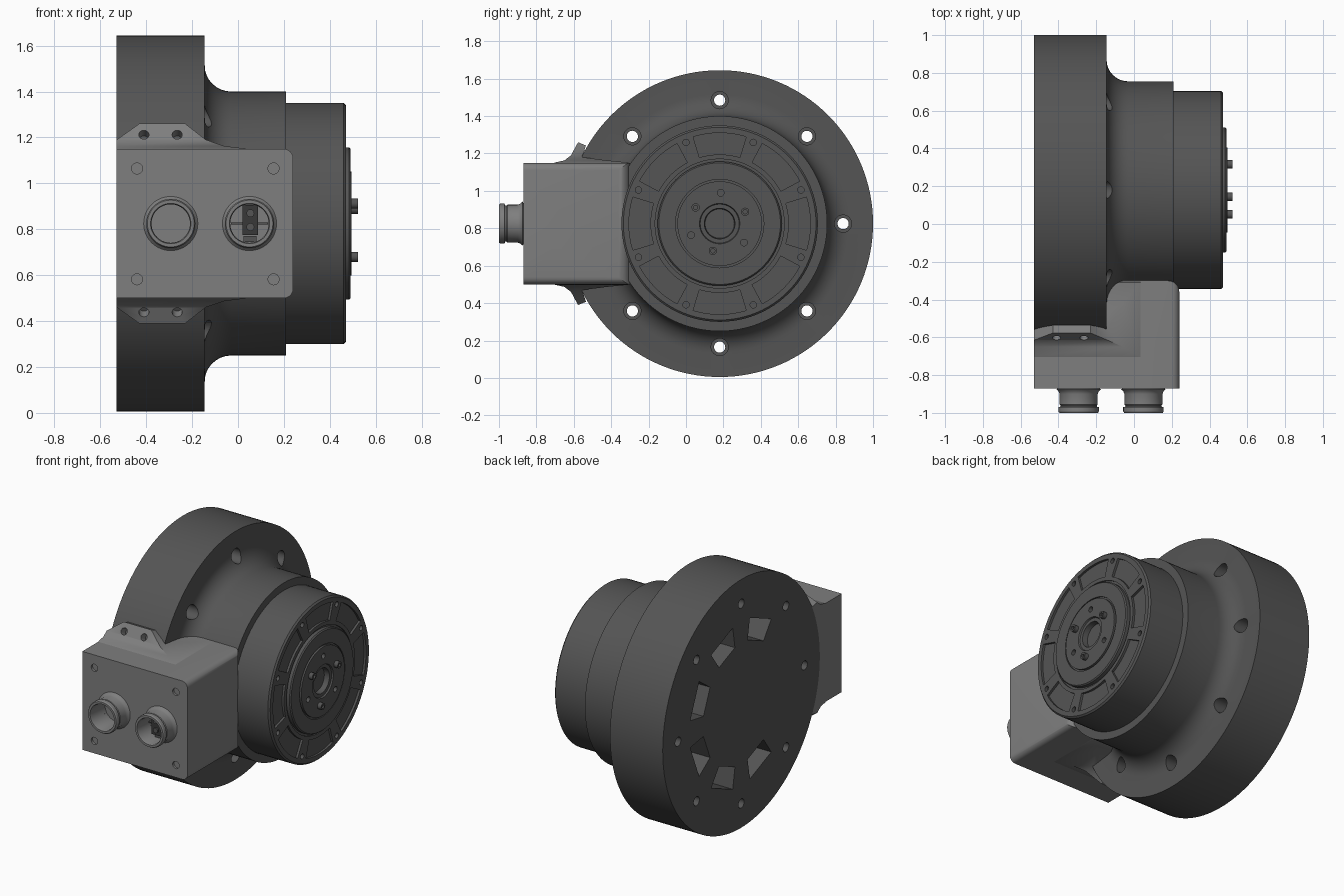
import bpy, bmesh
from math import sin, cos, pi, radians
from mathutils import Vector

if "Cube" in bpy.data.objects:
    bpy.data.objects.remove(bpy.data.objects["Cube"], do_unlink=True)

CY, CZ = 0.18, 0.825          # main axis, running along x
BACK, STEP, FRONT = -0.53, -0.145, 0.47
HUB = Vector((0, CY, CZ))
X, Y = Vector((1, 0, 0)), Vector((0, 1, 0))


def material(name, v):
    m = bpy.data.materials.new(name)
    m.use_nodes = True
    m.diffuse_color = (v, v, v, 1)
    m.node_tree.nodes["Principled BSDF"].inputs["Base Color"].default_value = (v, v, v, 1)
    return m


DARK = material("dark grey metal", 0.09)
LIGHT = material("light grey metal", 0.21)
BLACK = material("black plastic", 0.04)


def lathe(bm, profile, loc, axis, n=32):
    """Closed revolve of (distance along axis, radius) points."""
    q = Vector(axis).to_track_quat('Z', 'Y')
    rings = []
    for d, r in profile:
        count = n if r > 0 else 1
        rings.append([bm.verts.new(loc + q @ Vector((r * cos(2 * pi * i / n),
                     r * sin(2 * pi * i / n), d))) for i in range(count)])
    for a, b in zip(rings, rings[1:]):
        for i in range(n):
            j = (i + 1) % n
            if len(a) == 1:
                bm.faces.new((a[0], b[i], b[j]))
            elif len(b) == 1:
                bm.faces.new((a[i], a[j], b[0]))
            else:
                bm.faces.new((a[i], a[j], b[j], b[i]))


def rod(bm, loc, axis, r, d0, d1, n=24):
    lathe(bm, [(d0, 0), (d0, r), (d1, r), (d1, 0)], Vector(loc), axis, n)


def loft(bm, loops):
    """Skin equal-length point loops and cap both ends."""
    rows = [[bm.verts.new(p) for p in loop] for loop in loops]
    for a, b in zip(rows, rows[1:]):
        for i in range(len(a)):
            j = (i + 1) % len(a)
            bm.faces.new((a[i], a[j], b[j], b[i]))
    bm.faces.new(rows[0])
    bm.faces.new(rows[-1])


def block(bm, lo, hi):
    loft(bm, [[(lo[0], lo[1], z), (hi[0], lo[1], z), (hi[0], hi[1], z), (lo[0], hi[1], z)]
              for z in (lo[2], hi[2])])


def polar(x, r, a):
    return (x, CY + r * cos(a), CZ + r * sin(a))


def sector(bm, a, half, r0, r1, x0, x1, n):
    steps = [a - half + 2 * half * i / n for i in range(n + 1)]
    loft(bm, [[polar(x, r1, t) for t in steps] + [polar(x, r0, t) for t in reversed(steps)]
              for x in (x0, x1)])


def finish(name, bm, mat):
    bmesh.ops.recalc_face_normals(bm, faces=bm.faces)
    me = bpy.data.meshes.new(name)
    bm.to_mesh(me)
    bm.free()
    ob = bpy.data.objects.new(name, me)
    bpy.context.collection.objects.link(ob)
    me.materials.append(mat)
    return ob


def activate(ob):
    for o in bpy.context.selected_objects:
        o.select_set(False)
    ob.select_set(True)
    bpy.context.view_layer.objects.active = ob


def boolean(ob, cut_bm, mode='DIFFERENCE'):
    cutter = finish("cutter", cut_bm, ob.data.materials[0])
    cutter.hide_render = True
    mod = ob.modifiers.new("cut", 'BOOLEAN')
    mod.operation, mod.object, mod.solver = mode, cutter, 'EXACT'
    activate(ob)
    bpy.ops.object.modifier_apply(modifier=mod.name)
    bpy.data.objects.remove(cutter, do_unlink=True)


def smooth(ob):
    activate(ob)
    bpy.ops.object.shade_smooth_by_angle(angle=radians(28))


# Flange and body with a concave fillet between them
bm = bmesh.new()
fillet = [(-0.03 - 0.115 * cos(t), 0.69 - 0.115 * sin(t)) for t in [i * pi / 16 for i in range(9)]]
lathe(bm, [(BACK, 0), (BACK, 0.82), (STEP, 0.82)] + fillet +
      [(0.21, 0.575), (0.21, 0)], HUB, X, 128)
flange = finish("flange_and_body", bm, DARK)
cut = bmesh.new()
for k in range(8):
    centre = Vector(polar(0, 0.66, k * pi / 4))
    lathe(cut, [(-0.6, 0), (-0.6, 0.03), (-0.25, 0.03), (-0.25, 0.046), (0.05, 0.046), (0.05, 0)],
          centre, X, 24)
for k in (-3, -2, -1, 0, 1, 2):     # rear windows, none behind the terminal box
    sector(cut, (k + 0.5) * pi / 4, radians(13), 0.4, 0.54, -0.6, -0.35, 1)
boolean(flange, cut)
smooth(flange)

# End cap with ribbed face and stepped centre disc
bm = bmesh.new()
lathe(bm, [(0.2, 0), (0.2, 0.525), (0.46, 0.525), (FRONT, 0.515), (FRONT, 0.345), (0.46, 0.345),
           (0.46, 0.332), (0.483, 0.332), (0.49, 0.325), (0.49, 0.236), (0.48, 0.236), (0.48, 0.226),
           (0.495, 0.226), (0.495, 0.108), (0.485, 0.104), (0.485, 0.082), (0.45, 0.078), (0.45, 0)],
      HUB, X, 96)
cap = finish("end_cap", bm, DARK)
cut = bmesh.new()
for k in range(8):
    sector(cut, k * pi / 4, radians(17), 0.37, 0.485, 0.455, 0.5, 8)
    rod(cut, polar(0, 0.47, (k + 0.5) * pi / 4), X, 0.017, 0.45, 0.5)
for a in (88, 202, 322):
    rod(cut, polar(0, 0.165, radians(a)), X, 0.018, 0.47, 0.52)
boolean(cap, cut)
smooth(cap)

# Three pins on the centre disc
bm = bmesh.new()
for a, r in ((146, 0.155), (25, 0.15), (256, 0.15)):
    lathe(bm, [(0.48, 0), (0.48, 0.022), (0.522, 0.022), (0.522, 0.011), (0.51, 0.011), (0.51, 0)],
          Vector(polar(0, r, radians(a))), X, 20)
smooth(finish("disc_pins", bm, DARK))

# Terminal box: plan outline trimmed to rounded long edges
Z0, Z1, XL, XR, YF = 0.5, 1.15, -0.529, 0.24, -0.87


def arc(cx, cy, r, a0, a1, n=6):
    return [(cx + r * cos(radians(a0 + (a1 - a0) * i / n)),
             cy + r * sin(radians(a0 + (a1 - a0) * i / n))) for i in range(n + 1)]


outline = [(XL, YF), (XR, YF)] + arc(0.18, -0.36, 0.06, 0, 90) + arc(-0.065, -0.38, 0.08, 90, 180) + \
          [(STEP, -0.55), (XL, -0.55)]
bm = bmesh.new()
loft(bm, [[(x, y, z) for x, y in outline] for z in (Z0, Z1)])
box = finish("terminal_box", bm, LIGHT)
trim = bmesh.new()
edge = [(-1, Z0), *arc(XR - 0.04, Z0 + 0.04, 0.04, -90, 0), *arc(XR - 0.04, Z1 - 0.04, 0.04, 0, 90), (-1, Z1)]
loft(trim, [[(x, y, z) for x, z in edge] for y in (-1, 0)])
boolean(box, trim, 'INTERSECT')
cut = bmesh.new()
for x in (-0.44, 0.155):
    for z in (0.582, 1.065):
        rod(cut, (x, YF, z), Y, 0.024, -0.05, 0.015)
for x in (-0.293, 0.05):
    rod(cut, (x, YF, CZ), Y, 0.084, -0.05, 0.02, 40)
boolean(box, cut)
smooth(box)

# Mounting ears flaring from the box onto the flange, top and bottom
# each row: front y, front z, rear y, rear z, left x, right x
EAR = [(-0.72, 1.14, -0.3, 1.14, XL, 0.06), (-0.7, 1.152, -0.31, 1.152, XL, 0.03),
       (-0.65, 1.163, -0.42, 1.163, XL, -0.06), (-0.615, 1.19, -0.555, 1.18, XL, -0.14),
       (-0.577, 1.26, -0.535, 1.243, -0.43, -0.23)]
for name, s in (("upper_ear", 1), ("lower_ear", -1)):
    bm = bmesh.new()
    loft(bm, [[(a, yf, CZ + s * (zf - CZ)), (b, yf, CZ + s * (zf - CZ)),
               (b, yr, CZ + s * (zr - CZ)), (a, yr, CZ + s * (zr - CZ))]
              for yf, zf, yr, zr, a, b in EAR])
    ear = finish(name, bm, LIGHT)
    cut = bmesh.new()
    for x in (-0.41, -0.265):
        rod(cut, (x, -0.603, CZ + s * 0.387), (0, -0.88, s * 0.47), 0.022, -0.1, 0.1)
    boolean(ear, cut)
    smooth(ear)

# Two hollow cable sockets
for name, x in (("right_socket", -0.293), ("left_socket", 0.05)):
    bm = bmesh.new()
    lathe(bm, [(0.02, 0.084), (-0.005, 0.118), (-0.015, 0.107), (-0.03, 0.101), (-0.085, 0.101),
               (-0.09, 0.096), (-0.097, 0.096), (-0.1, 0.107), (-0.122, 0.107), (-0.13, 0.102),
               (-0.13, 0.088), (-0.12, 0.084), (0.02, 0.084)], Vector((x, YF, CZ)), Y, 48)
    bmesh.ops.remove_doubles(bm, verts=bm.verts, dist=0.0005)
    smooth(finish(name, bm, LIGHT))

# Contact block and dividers inside the left socket
bm = bmesh.new()
block(bm, (0.02, -0.93, 0.775), (0.088, -0.84, 0.905))
finish("contact_block", bm, BLACK)
bm = bmesh.new()
block(bm, (-0.03, -0.89, 0.821), (0.13, -0.84, 0.829))
block(bm, (0.025, -0.9, 0.745), (0.08, -0.84, 0.77))
for z in (0.81, 0.87):
    rod(bm, (0.054, -0.93, z), Y, 0.017, -0.012, 0.01)
smooth(finish("contacts", bm, DARK))
